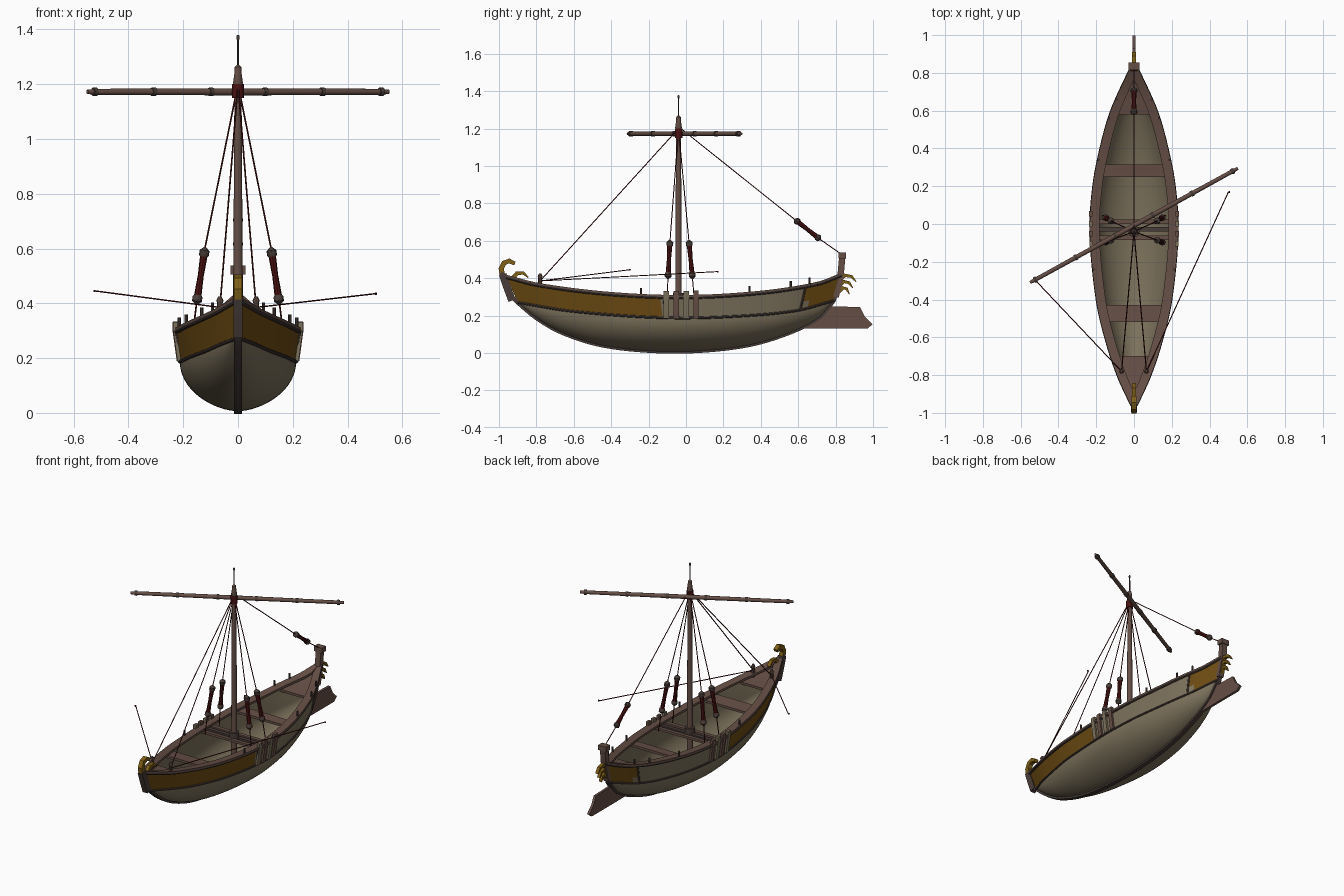
import bpy, bmesh, math
from math import sin, cos, pi
from mathutils import Vector

if "Cube" in bpy.data.objects:
    bpy.data.objects.remove(bpy.data.objects["Cube"])


def material(name, r, g, b):
    m = bpy.data.materials.new(name)
    m.use_nodes = True
    m.diffuse_color = (r, g, b, 1)
    bsdf = m.node_tree.nodes["Principled BSDF"]
    bsdf.inputs["Base Color"].default_value = (r, g, b, 1)
    bsdf.inputs["Roughness"].default_value = 0.8
    return m


TAN = material("pale planking", 0.20, 0.165, 0.105)
OCHRE = material("ochre paint", 0.15, 0.07, 0.006)
WOOD = material("brown wood", 0.13, 0.077, 0.06)
DARK = material("dark trim", 0.065, 0.046, 0.04)
ROPE = material("dark red rope", 0.07, 0.006, 0.006)
GOLD = material("old gold", 0.21, 0.115, 0.008)


def finish(name, bm, mats, angle=40):
    bmesh.ops.recalc_face_normals(bm, faces=bm.faces)
    me = bpy.data.meshes.new(name)
    bm.to_mesh(me)
    bm.free()
    for m in mats:
        me.materials.append(m)
    ob = bpy.data.objects.new(name, me)
    bpy.context.collection.objects.link(ob)
    bpy.ops.object.select_all(action='DESELECT')
    ob.select_set(True)
    bpy.context.view_layer.objects.active = ob
    bpy.ops.object.shade_smooth_by_angle(angle=math.radians(angle))
    return ob


def loft(name, rows, mats, ring=False, rule=None, angle=40):
    """Skin a list of equal-length rows; ring closes each row and caps the ends."""
    bm = bmesh.new()
    vs = [[bm.verts.new(p) for p in r] for r in rows]
    n = len(rows[0])
    for a, b in zip(vs, vs[1:]):
        for i in range(n if ring else n - 1):
            j = (i + 1) % n
            f = bm.faces.new((a[i], a[j], b[j], b[i]))
            if rule:
                f.material_index = rule(f.calc_center_median())
    if ring:
        bm.faces.new(vs[0])
        bm.faces.new(vs[-1])
    return finish(name, bm, mats, angle)


def tube(name, pts, radii, mat, sides=8):
    """Round rod through points, with one radius or one per point."""
    pts = [Vector(p) for p in pts]
    if not isinstance(radii, (list, tuple)):
        radii = [radii] * len(pts)
    rows = []
    for i, p in enumerate(pts):
        d = (pts[min(i + 1, len(pts) - 1)] - pts[max(i - 1, 0)]).normalized()
        u = d.cross(Vector((0, 0, 1)) if abs(d.z) < 0.9 else Vector((0, 1, 0))).normalized()
        v = d.cross(u)
        rows.append([p + radii[i] * (u * cos(2 * pi * k / sides) + v * sin(2 * pi * k / sides))
                     for k in range(sides)])
    return loft(name, rows, [mat], ring=True)


def sweep(name, path, width, depths, mat):
    """Rectangular timber following a (y, z) path in the centre plane."""
    rows = []
    for i, (y, z) in enumerate(path):
        a, b = path[max(i - 1, 0)], path[min(i + 1, len(path) - 1)]
        d = Vector((b[0] - a[0], b[1] - a[1])).normalized()
        h = (depths[i] if isinstance(depths, list) else depths) / 2
        ny, nz = -d.y * h, d.x * h
        w = width / 2
        rows.append([(-w, y + ny, z + nz), (w, y + ny, z + nz),
                     (w, y - ny, z - nz), (-w, y - ny, z - nz)])
    return loft(name, rows, [mat], ring=True, angle=35)


def box(name, c, s, mat):
    x, y, z = (k / 2 for k in s)
    rows = [[(c[0] + a * x, c[1] + b * y, c[2] + e * z)
             for a, b in ((-1, -1), (1, -1), (1, 1), (-1, 1))] for e in (-1, 1)]
    return loft(name, rows, [mat], ring=True)


def smooth(points, t):
    """Cubic interpolation through (t, value) pairs."""
    n = len(points)
    t = min(max(t, points[0][0]), points[-1][0])
    i = max(k for k in range(n - 1) if points[k][0] <= t)

    def slope(k):
        a, b = points[max(k - 1, 0)], points[min(k + 1, n - 1)]
        return (b[1] - a[1]) / (b[0] - a[0])
    (t0, v0), (t1, v1) = points[i], points[i + 1]
    h = t1 - t0
    s = (t - t0) / h
    return ((2*s**3 - 3*s*s + 1) * v0 + (s**3 - 2*s*s + s) * h * slope(i)
            + (3*s*s - 2*s**3) * v1 + (s**3 - s*s) * h * slope(i + 1))


# Hull lines along the length
BREADTH = [(-.96, .012), (-.8, .085), (-.6, .15), (-.4, .195), (-.05, .228),
           (.2, .213), (.4, .175), (.6, .118), (.83, .014)]
SHEER = [(-.96, .41), (-.78, .365), (-.4, .318), (0, .302), (.4, .325), (.7, .372), (.83, .42)]
WALE = [(-.9, .27), (-.6, .222), (-.1, .188), (.3, .198), (.6, .228), (.79, .28)]
KEEL = [(-.9, .268), (-.8, .185), (-.67, .11), (-.46, .042), (-.19, .01), (.07, .01),
        (.34, .042), (.556, .108), (.716, .19), (.79, .278)]
N = 48


def sheer_pt(u, s=1):
    y = -.96 + 1.79 * u
    return Vector((s * smooth(BREADTH, y), y, smooth(SHEER, y)))


def wale_pt(u, s=1):
    y = -.9 + 1.69 * u
    return Vector((s * sheer_pt(u).x * .93, y, smooth(WALE, y)))


def bottom_row(u, inset=0, steps=16):
    w = wale_pt(u)
    zk = min(smooth(KEEL, w.y) + inset, w.z)
    row = []
    for k in range(-steps, steps + 1):
        a = pi / 2 * k / steps
        x = max(w.x - inset, .002) * abs(sin(a)) ** 1.15 * (1 if k > 0 else -1)
        row.append((x, w.y, w.z - (w.z - zk) * cos(a)))
    return row


us = [i / N for i in range(N + 1)]
loft("lower_hull", [bottom_row(u) for u in us], [TAN], angle=60)
loft("inner_hull", [[(max(abs(sheer_pt(u).x) - .015, .002) * -1, sheer_pt(u).y, sheer_pt(u).z)]
                    + bottom_row(u, .015)
                    + [(max(sheer_pt(u).x - .015, .002), sheer_pt(u).y, sheer_pt(u).z)]
                    for u in us], [TAN], angle=60)


def strake_rule(c):
    return 1 if c.y < -.12 or c.y > .64 else 0


# Painted upper strakes, gunwales and wales on both sides
for s, side in ((1, "left"), (-1, "right")):
    loft(side + "_upper_strake",
         [[wale_pt(u, s).lerp(sheer_pt(u, s), k / 3) for k in range(4)] for u in us],
         [TAN, OCHRE], rule=strake_rule)
    rail = []
    for u in us:
        p = sheer_pt(u)
        o, i = p.x + .006, max(p.x - .045, .001)
        rail.append([(s * o, p.y, p.z + .008), (s * i, p.y, p.z + .006),
                     (s * i, p.y, p.z - .008), (s * o, p.y, p.z - .008)])
    loft(side + "_gunwale", rail, [WOOD], ring=True)
    tube(side + "_sheer_moulding", [sheer_pt(u, s) - Vector((0, 0, .006)) for u in us], .008, DARK)
    tube(side + "_wale", [wale_pt(u, s) for u in us], .007, DARK)
    # Side ribs at the mast
    for k in range(4):
        u = (.96 - .105 + k * .053) / 1.79
        a, b = wale_pt(u, s), sheer_pt(u, s)
        a.y = b.y
        rows = []
        for q in (a, b, b + Vector((0, 0, .03))):
            rows.append([(q.x + s * dx, q.y + dy, q.z)
                         for dx, dy in ((-.008, -.014), (.011, -.014), (.011, .014), (-.008, .014))])
        loft(f"{side}_rib_{k + 1}", rows, [WOOD if k % 2 else TAN], ring=True)
    # Paint divider and small rail pins
    for y in (-.12, .64):
        u = (y + .96) / 1.79
        tube(side + "_paint_divider", [wale_pt(u, s), sheer_pt(u, s)], .006, DARK)
    for y in (-.24, .34, .56, .66):
        p = sheer_pt((y + .96) / 1.79, s)
        tube(side + "_rail_pin", [p, p + Vector((0, 0, .04))], .006, DARK)


# Decks and cross benches that follow the hull's breadth
def bench(name, y0, y1, drop=.02, mat=WOOD):
    rows = []
    for k in range(9):
        y = y0 + (y1 - y0) * k / 8
        b, z = max(smooth(BREADTH, y) - .012, .002), smooth(SHEER, y) - drop
        rows.append([(-b, y, z), (b, y, z), (b, y, z - .015), (-b, y, z - .015)])
    loft(name, rows, [mat], ring=True)


bench("stern_deck", .58, .81)
bench("bow_deck", -.92, -.70)
bench("rear_bench", .25, .315)
bench("forward_bench", -.52, -.43)
for k, y in enumerate((-.085, -.04, .0)):
    bench(f"mast_beam_{k + 1}", y, y + .024, .014, WOOD if k != 1 else DARK)

# Keel, stems and underwater fin
keel = [(-.985, .43), (-.965, .37), (-.93, .30)] + \
       [(-.9 + 1.69 * u, smooth(KEEL, -.9 + 1.69 * u)) for u in us] + [(.81, .34), (.835, .42)]
sweep("keel", keel, .028, .02, DARK)
sweep("bow_stem", [(-.93, .28), (-.96, .36), (-.98, .42)], .034, .04, DARK)
sweep("stern_post", [(.80, .30), (.825, .40), (.837, .53)], .036, .034, WOOD)
box("stern_post_cap", (0, .836, .522), (.056, .04, .032), WOOD)
fin = [(.6, .13), (.97, .13), (.998, .153), (.955, .195), (.93, .245), (.77, .25), (.68, .19)]
loft("fin", [[(x, y, z) for y, z in fin] for x in (-.008, .008)], [WOOD], ring=True)

# Gilded curls at both ends
sweep("bow_curl", [(-.98, .41), (-.988, .45), (-.972, .482), (-.945, .492), (-.915, .478)],
      .028, [.03, .028, .028, .026, .02], GOLD)
sweep("bow_inner_curl", [(-.92, .37), (-.925, .40), (-.905, .425), (-.87, .428), (-.843, .403)],
      .022, [.03, .026, .022, .018, .006], GOLD)
for k in range(3):
    y, z, r = .82, .395 - .033 * k, 1 - .2 * k
    sweep(f"stern_curl_{k + 1}", [(y - .02, z - .02), (y + .03 * r, z + .02), (y + .065 * r, z + .014),
                                  (y + .09 * r, z - .015)], .02, [.02, .02, .016, .004], GOLD)

# Mast, yard and their bands
MY = -.04
tube("mast", [(0, MY, .03), (0, MY, .7), (0, MY, 1.2)], [.018, .016, .013], WOOD, 12)
tube("masthead", [(0, MY, z) for z in (1.19, 1.205, 1.24, 1.262, 1.27)],
     [.013, .018, .013, .012, .004], WOOD, 12)
tube("mast_pole", [(0, MY, z) for z in (1.25, 1.36, 1.365, 1.375, 1.38)],
     [.004, .003, .006, .006, .002], DARK)
tube("mast_step", [(0, MY, .27), (0, MY, .32)], .03, DARK, 12)
ya, yb = Vector((-.55, -.31, 1.172)), Vector((.55, .295, 1.172))
tube("yard", [ya, ya.lerp(yb, .03), ya.lerp(yb, .5), ya.lerp(yb, .97), yb],
     [.008, .011, .013, .011, .008], WOOD, 12)
for t in (.025, .22, .41, .59, .78, .975):
    tube("yard_band", [ya.lerp(yb, t - .006), ya.lerp(yb, t + .006)], .0155, DARK, 12)
tube("yard_lashing", [(0, MY, 1.15), (0, MY, 1.2)], .021, ROPE, 10)


# Rigging: ropes with pulley tackles
def tackle(name, a, b):
    a, b = Vector(a), Vector(b)
    for p, q in ((a, b), (b, a)):
        tube(name + "_block", [p.lerp(q, t) for t in (0, .06, .14, .22)], [.004, .018, .018, .005], DARK)
    tube(name + "_rope", [a.lerp(b, t) for t in (.1, .5, .9)], [.014, .011, .014], ROPE)


for s, side in ((1, "left"), (-1, "right")):
    for end, y0, y1, y2 in (("front", -.085, -.097, -.10), ("rear", .015, .035, .045)):
        hi, lo = (s * .12, y0, .605), (s * .152, y1, .395)
        tube(f"{side}_{end}_shroud", [(0, MY, 1.2), hi], .003, ROPE, 6)
        tackle(f"{side}_{end}_tackle", hi, lo)
        tube(f"{side}_{end}_lanyard", [lo, (s * .166, y2, .28)], .003, ROPE, 6)
    bitt = (s * .066, -.78, .385)
    tube(side + "_bitt", [(s * .066, -.78, z) for z in (.32, .40, .41, .425)],
         [.01, .01, .013, .006], WOOD)
    tube(side + "_forestay", [(0, MY, 1.2), bitt], .003, ROPE, 6)
    far = (.5, .17, .435) if s > 0 else (-.52, -.30, .445)
    tube(side + "_brace", [bitt, far], .0028, ROPE, 6)
    tube(side + "_brace_knot", [far, (far[0] + s * .008, far[1], far[2])], .005, ROPE, 6)
tube("backstay", [(0, MY, 1.21), (0, .58, .715)], .003, ROPE, 6)
tackle("backstay_tackle", (0, .58, .715), (0, .72, .605))
tube("backstay_end", [(0, .72, .605), (0, .835, .525)], .003, ROPE, 6)
